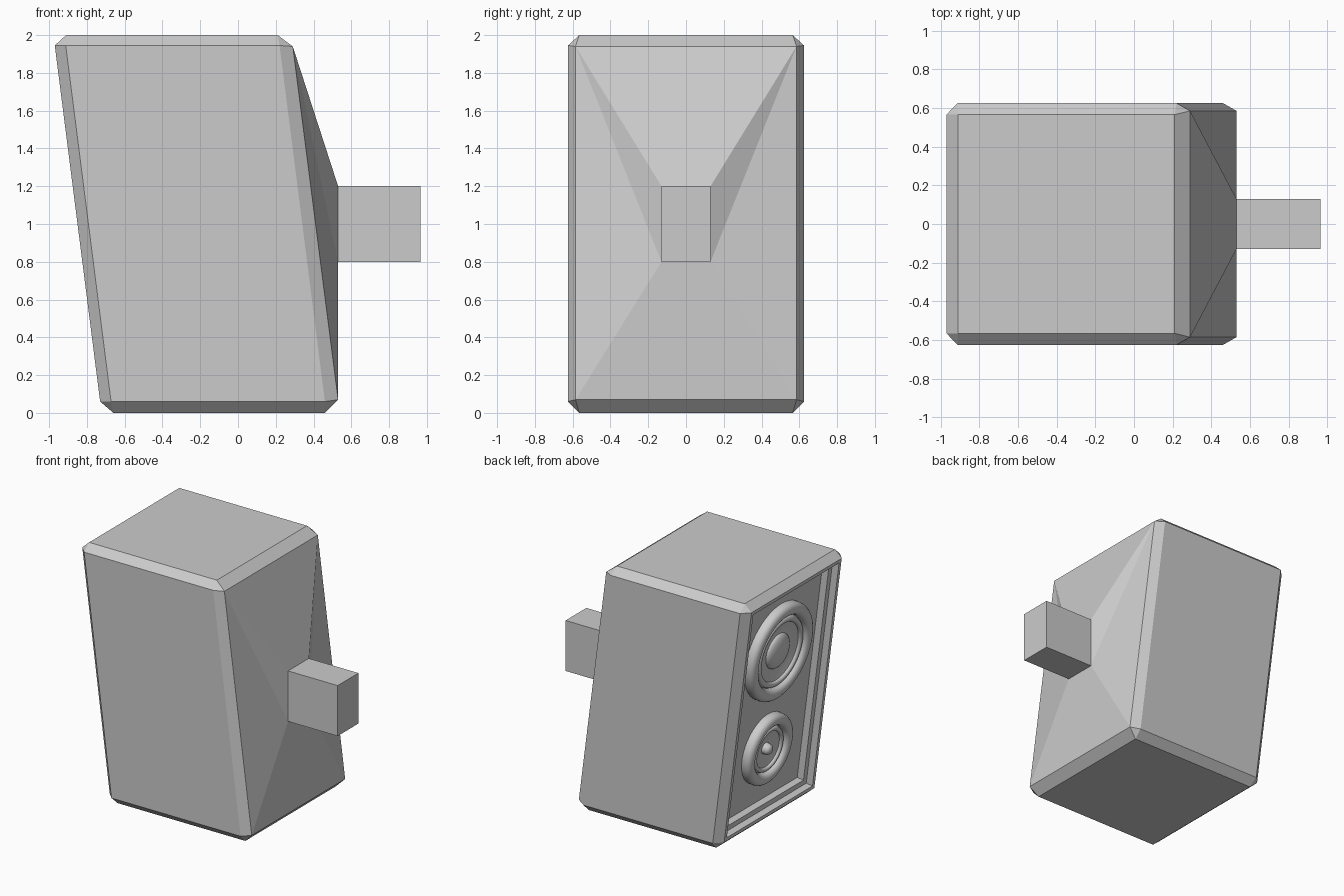
import bpy, bmesh, math
from mathutils import Vector, Matrix

if "Cube" in bpy.data.objects:
    bpy.data.objects.remove(bpy.data.objects["Cube"])

LEAN = math.atan2(0.24, 1.885)                       # backward lean of the cabinet
NORMAL = Vector((-math.cos(LEAN), 0, -math.sin(LEAN)))  # outward from the baffle
RECESS = 0.055                                       # depth of each frame step


def finish(bm, name, smooth=False):
    bmesh.ops.recalc_face_normals(bm, faces=bm.faces)
    mesh = bpy.data.meshes.new(name)
    bm.to_mesh(mesh)
    bm.free()
    ob = bpy.data.objects.new(name, mesh)
    bpy.context.collection.objects.link(ob)
    if smooth:
        bpy.ops.object.select_all(action='DESELECT')
        ob.select_set(True)
        bpy.context.view_layer.objects.active = ob
        bpy.ops.object.shade_smooth_by_angle(angle=math.radians(40))
    return ob


def facing(bm, direction):
    return max(bm.faces, key=lambda f: f.normal.dot(direction) + f.calc_area() * 0.01)


# Cabinet: chamfered leaning box, mirrored across y
half = [(-0.91, 0.565, 2), (0.21, 0.565, 2), (-0.97, 0.565, 1.945),
        (0.29, 0.585, 1.94), (-0.912, 0.625, 1.945), (0.22, 0.625, 1.945),
        (-0.66, 0.565, 0), (0.46, 0.565, 0), (-0.73, 0.565, 0.06),
        (0.53, 0.585, 0.07), (-0.672, 0.625, 0.06), (0.46, 0.625, 0.06)]
bm = bmesh.new()
for x, y, z in half:
    bm.verts.new((x, y, z))
    bm.verts.new((x, -y, z))
bmesh.ops.convex_hull(bm, input=bm.verts)
bmesh.ops.dissolve_limit(bm, angle_limit=math.radians(2), verts=bm.verts, edges=bm.edges)
bmesh.ops.recalc_face_normals(bm, faces=bm.faces)
bm.normal_update()

# Stepped frame around the baffle
front = facing(bm, NORMAL)
for width, depth in ((0.04, 0), (0.0005, -RECESS), (0.06, 0), (0.0005, -RECESS)):
    bmesh.ops.inset_individual(bm, faces=[front], thickness=width, depth=depth)
    bm.normal_update()

# Back tapers to the bracket plate
back = facing(bm, -NORMAL)
outer = list(back.verts)
bmesh.ops.inset_individual(bm, faces=[back], thickness=0.2)
for v in back.verts:
    v.co = (0.53, math.copysign(0.13, v.co.y), 1.2 if v.co.z > 1 else 0.8)
for side in (1, -1):
    top = next(v for v in outer if v.co.z > 1 and v.co.y * side > 0)
    low = next(v for v in back.verts if v.co.z < 1 and v.co.y * side > 0)
    bmesh.ops.connect_verts(bm, verts=[top, low])
finish(bm, "cabinet")

# Wall bracket
bm = bmesh.new()
bmesh.ops.create_cube(bm, size=1, matrix=Matrix.Translation((0.7475, 0, 1))
                      @ Matrix.Diagonal((0.435, 0.26, 0.4, 1)))
finish(bm, "wall_bracket")


def arc(r0, r1, base, height, n=8):
    """Half-round bead from radius r0 to r1."""
    mid, rad = (r0 + r1) / 2, (r0 - r1) / 2
    return [(mid + rad * math.cos(math.pi * i / n),
             base + height * math.sin(math.pi * i / n)) for i in range(n + 1)]


def driver(name, z, profile):
    bm = bmesh.new()
    vs = [bm.verts.new((r, 0, h)) for r, h in profile]
    es = [bm.edges.new(p) for p in zip(vs, vs[1:])]
    bmesh.ops.spin(bm, geom=vs + es, cent=(0, 0, 0), axis=(0, 0, 1),
                   angle=math.tau, steps=48)
    bmesh.ops.remove_doubles(bm, verts=bm.verts, dist=1e-4)
    spot = Vector((-0.73 - math.tan(LEAN) * (z - 0.06), 0, z)) - NORMAL * 2 * RECESS
    ob = finish(bm, name, smooth=True)
    ob.matrix_world = (Matrix.Translation(spot)
                       @ Matrix.Rotation(-(math.pi / 2 + LEAN), 4, 'Y'))


# Large driver with rounded dust cap
dome = [(0.14 * math.cos(a), 0.012 + 0.05 * math.sin(a))
        for a in [math.pi / 2 * i / 8 for i in range(9)]]
driver("large_driver", 1.37,
       [(0.385, 0)] + arc(0.385, 0.29, 0.035, 0.04) + [(0.285, 0.025)]
       + arc(0.28, 0.235, 0.03, 0.022) + [(0.19, 0.016), (0.15, 0.008)] + dome)

# Small driver with pointed plug
driver("small_driver", 0.57,
       [(0.28, 0)] + arc(0.28, 0.19, 0.035, 0.04) + [(0.185, 0.025)]
       + arc(0.18, 0.145, 0.03, 0.02) + [(0.09, 0.015), (0.045, 0.008)]
       + [(0.04, 0.045), (0.025, 0.06), (0, 0.066)])
